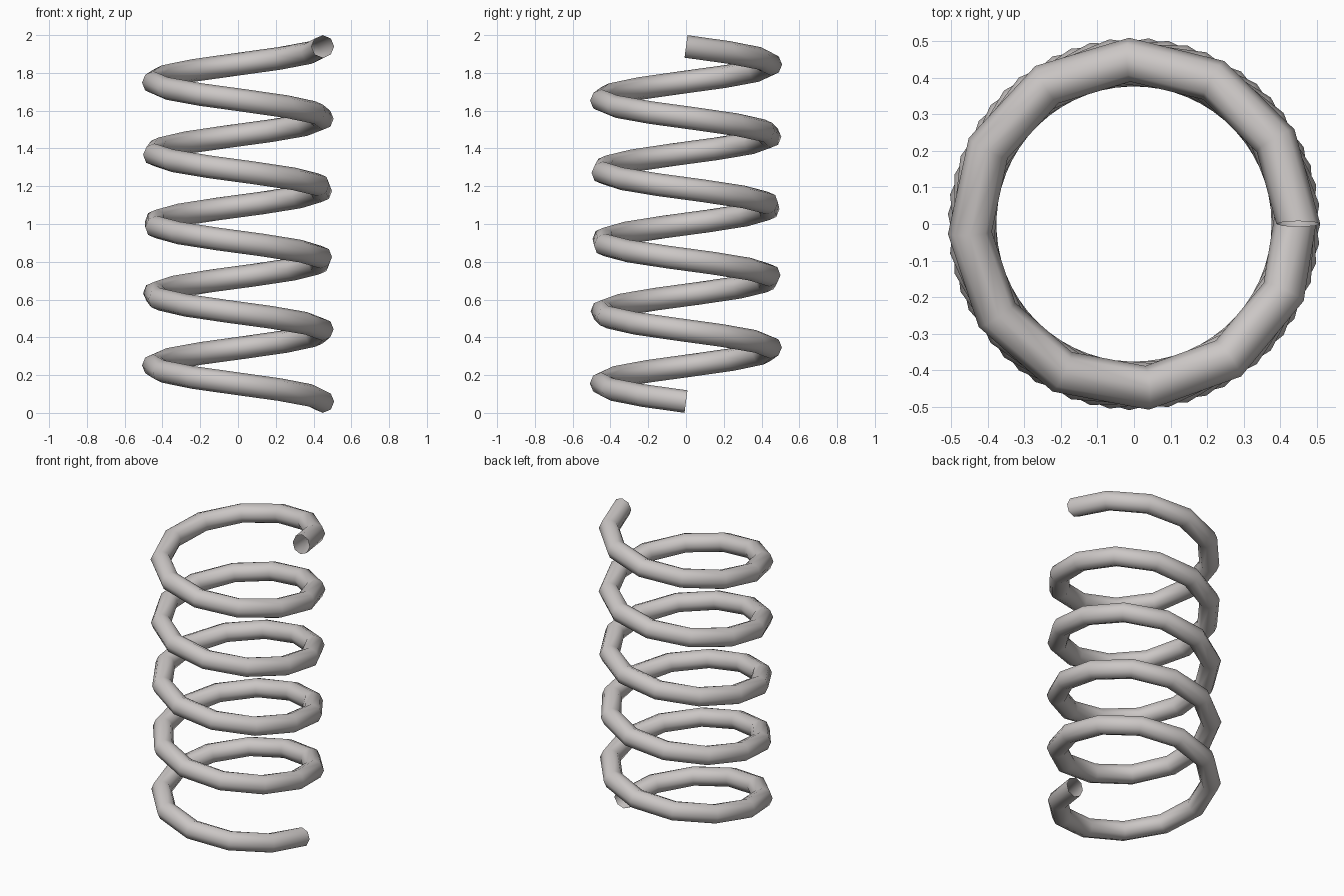
import bpy, bmesh
from math import cos, sin, pi
from mathutils import Vector

cube = bpy.data.objects.get("Cube")
if cube:
    bpy.data.objects.remove(cube, do_unlink=True)

TURNS, SEGMENTS, SIDES = 5, 59, 8
COIL_RADIUS, WIRE_RADIUS = 0.449, 0.06
Z_START, Z_END = 0.06, 1.94

# Plain metal colour
steel = bpy.data.materials.new("light_steel")
steel.use_nodes = True
colour = (0.6, 0.57, 0.56, 1)
steel.diffuse_color = colour
steel.node_tree.nodes["Principled BSDF"].inputs["Base Color"].default_value = colour


def wire_ring(bm, t):
    """Ring of wire vertices, square to the helix at fraction t of its length."""
    a = -2 * pi * TURNS * t
    radial = Vector((cos(a), sin(a), 0))
    rise = (Z_END - Z_START) / (2 * pi * TURNS)
    tangent = Vector((sin(a) * COIL_RADIUS, -cos(a) * COIL_RADIUS, rise)).normalized()
    upward = tangent.cross(radial)
    centre = radial * COIL_RADIUS + Vector((0, 0, Z_START + (Z_END - Z_START) * t))
    angles = [2 * pi * k / SIDES for k in range(SIDES)]
    return [bm.verts.new(centre + WIRE_RADIUS * (radial * cos(b) + upward * sin(b)))
            for b in angles]


# Coil: wire swept along the helix, open at both ends
bm = bmesh.new()
rings = [wire_ring(bm, i / SEGMENTS) for i in range(SEGMENTS + 1)]
for low, high in zip(rings, rings[1:]):
    for k in range(SIDES):
        n = (k + 1) % SIDES
        face = bm.faces.new((low[k], low[n], high[n], high[k]))
        face.smooth = True
bmesh.ops.recalc_face_normals(bm, faces=bm.faces)

mesh = bpy.data.meshes.new("spring_coil")
bm.to_mesh(mesh)
bm.free()
mesh.materials.append(steel)
coil = bpy.data.objects.new("spring_coil", mesh)
bpy.context.collection.objects.link(coil)
